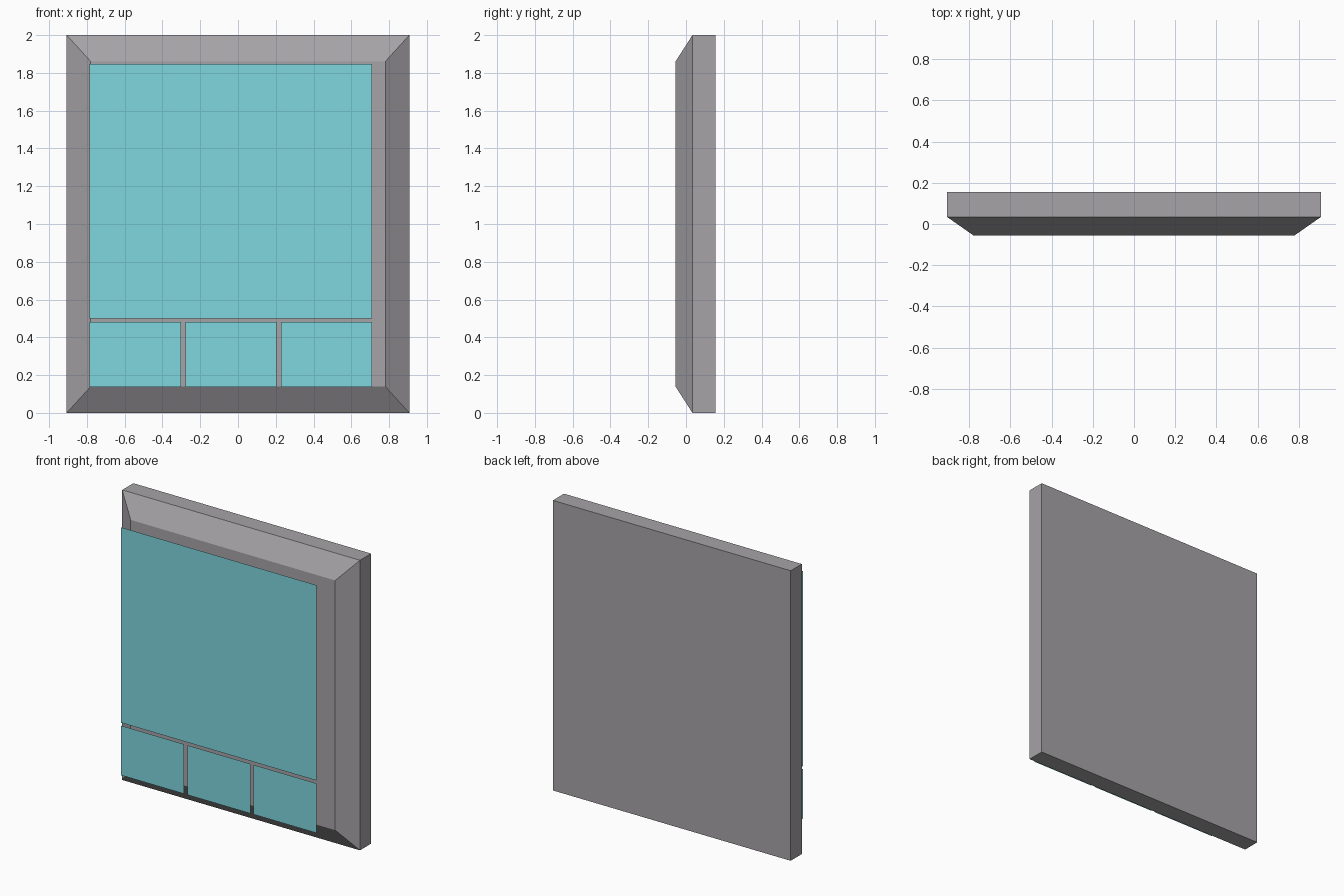
import bpy, bmesh

if "Cube" in bpy.data.objects:
    bpy.data.objects.remove(bpy.data.objects["Cube"])


def material(name, rgb):
    m = bpy.data.materials.new(name)
    m.diffuse_color = (*rgb, 1.0)
    m.use_nodes = True
    m.node_tree.nodes["Principled BSDF"].inputs["Base Color"].default_value = m.diffuse_color
    return m


def add_object(name, bm, mat):
    mesh = bpy.data.meshes.new(name)
    bm.to_mesh(mesh)
    bm.free()
    mesh.materials.append(mat)
    obj = bpy.data.objects.new(name, mesh)
    bpy.context.collection.objects.link(obj)
    return obj


grey = material("warm_grey", (0.385, 0.367, 0.385))
cyan = material("screen_cyan", (0.21, 0.68, 0.74))

HALF_W, HEIGHT = 0.907, 2.0
BACK, SHOULDER, FRONT = 0.155, 0.034, -0.055
BEVEL_X, BEVEL_Z = 0.127, 0.139

# Casing: back slab with a chamfered front, lofted through three rectangles
bm = bmesh.new()
rings = []
for y, dx, dz in ((BACK, 0, 0), (SHOULDER, 0, 0), (FRONT, BEVEL_X, BEVEL_Z)):
    x, z0, z1 = HALF_W - dx, dz, HEIGHT - dz
    rings.append([bm.verts.new(c) for c in
                  ((-x, y, z0), (x, y, z0), (x, y, z1), (-x, y, z1))])
for a, b in zip(rings, rings[1:]):
    for i in range(4):
        j = (i + 1) % 4
        bm.faces.new((a[i], a[j], b[j], b[i]))
bm.faces.new(rings[0])
bm.faces.new(rings[-1])
bmesh.ops.recalc_face_normals(bm, faces=bm.faces)
add_object("casing", bm, grey)


# Display panes: flat sheets floating in front of the casing
def pane(name, x0, x1, z0, z1, y=-0.155):
    bm = bmesh.new()
    bm.faces.new([bm.verts.new(c) for c in
                  ((x0, y, z0), (x1, y, z0), (x1, y, z1), (x0, y, z1))])
    add_object(name, bm, cyan)


pane("main_pane", -0.785, 0.709, 0.50, 1.847)
for n, (x0, x1) in enumerate(((-0.785, -0.302), (-0.277, 0.204), (0.227, 0.709))):
    pane(f"lower_pane_{n + 1}", x0, x1, 0.138, 0.48)
